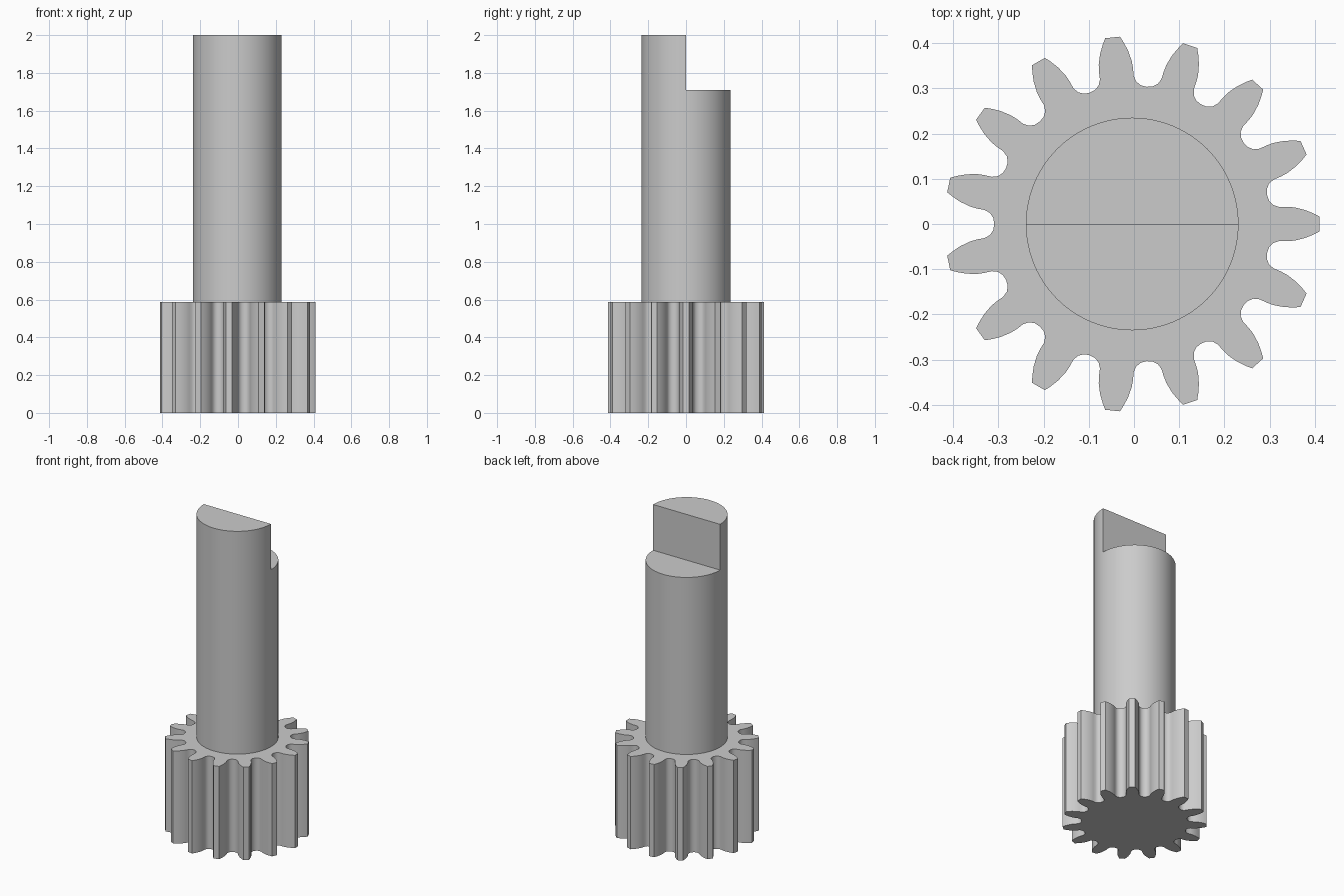
import bpy, bmesh, math
from mathutils import Vector

cube = bpy.data.objects.get("Cube")
if cube:
    bpy.data.objects.remove(cube, do_unlink=True)

CX = -0.004            # axis of the gear and shaft
TEETH = 15
GEAR_TOP, STEP, TOP = 0.588, 1.71, 2.0
SHAFT_R, SHAFT_SIDES = 0.235, 96

steel = bpy.data.materials.new("grey steel")
steel.use_nodes = True
steel.diffuse_color = (0.6, 0.6, 0.6, 1)
bsdf = next(n for n in steel.node_tree.nodes if n.type == 'BSDF_PRINCIPLED')
bsdf.inputs["Base Color"].default_value = (0.6, 0.6, 0.6, 1)


def raise_face(bm, face, height):
    """Extrude a face straight up and return its new top."""
    geom = bmesh.ops.extrude_face_region(bm, geom=[face])["geom"]
    bmesh.ops.translate(bm, vec=(0, 0, height),
                        verts=[g for g in geom if isinstance(g, bmesh.types.BMVert)])
    return next(g for g in geom if isinstance(g, bmesh.types.BMFace))


def outline_face(bm, points, z):
    return bm.faces.new([bm.verts.new((x, y, z)) for x, y in points])


def finish(bm, name):
    bmesh.ops.recalc_face_normals(bm, faces=bm.faces[:])
    mesh = bpy.data.meshes.new(name)
    bm.to_mesh(mesh)
    bm.free()
    obj = bpy.data.objects.new(name, mesh)
    obj.location.x = CX
    mesh.materials.append(steel)
    bpy.context.collection.objects.link(obj)
    bpy.ops.object.select_all(action='DESELECT')
    obj.select_set(True)
    bpy.context.view_layer.objects.active = obj
    bpy.ops.object.shade_smooth_by_angle(angle=math.radians(30))


# Pinion gear: half of one gap (distance out, half width), mirrored and repeated
half_gap = [(0.305, 0), (0.307, 0.013), (0.314, 0.024), (0.326, 0.031),
            (0.342, 0.034), (0.358, 0.0385), (0.38, 0.049),
            (0.397, 0.0605), (0.409, 0.0701)]
gap = [(r, -h) for r, h in reversed(half_gap[1:])] + half_gap
gear_points = []
for i in range(TEETH):
    a = (i + 0.5) * math.tau / TEETH
    c, s = math.cos(a), math.sin(a)
    gear_points += [(r * c - h * s, r * s + h * c) for r, h in gap]
bm = bmesh.new()
raise_face(bm, outline_face(bm, gear_points, 0), GEAR_TOP)
finish(bm, "pinion_gear")

# Shaft: round rod whose top is split, with the front half carried higher
circle = [(SHAFT_R * math.cos(i * math.tau / SHAFT_SIDES),
           SHAFT_R * math.sin(i * math.tau / SHAFT_SIDES)) for i in range(SHAFT_SIDES)]
z0 = GEAR_TOP - 0.05
bm = bmesh.new()
top = raise_face(bm, outline_face(bm, circle, z0), STEP - z0)
left = max(top.verts, key=lambda v: v.co.x)
right = min(top.verts, key=lambda v: v.co.x)
other, _ = bmesh.utils.face_split(top, left, right)
front = min((top, other), key=lambda f: f.calc_center_median().y)
raise_face(bm, front, TOP - STEP)
finish(bm, "stepped_shaft")
